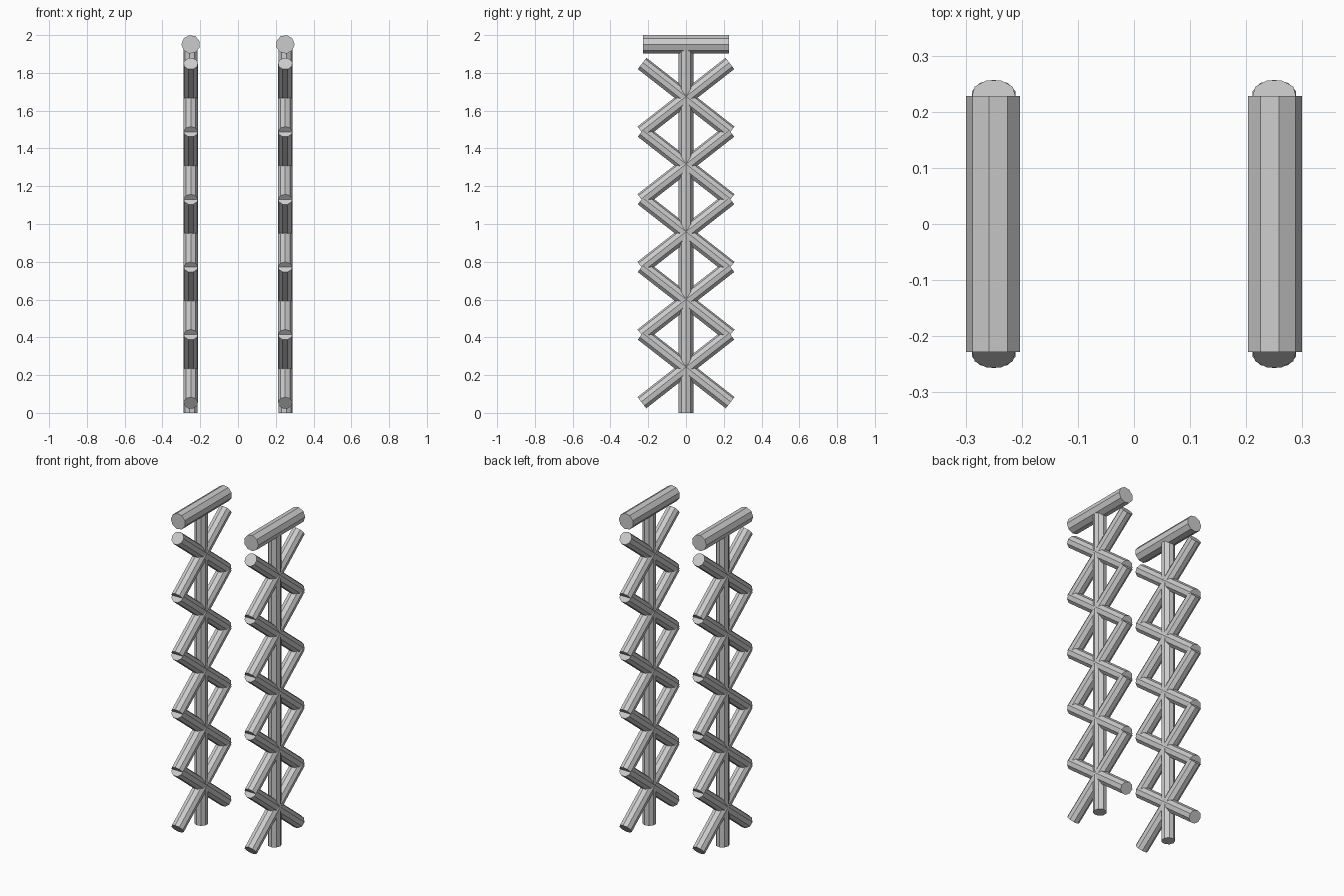
import bpy, bmesh, math
from mathutils import Vector

if "Cube" in bpy.data.objects:
    bpy.data.objects.remove(bpy.data.objects["Cube"])

SIDES = 9


def rod(name, a, b, radius, toward, offset=0.0):
    """Capped nine-sided rod from a to b; first ring point lies along 'toward'."""
    a, b = Vector(a), Vector(b)
    axis = (b - a).normalized()
    u = Vector(toward)
    u = (u - axis * u.dot(axis)).normalized()
    v = axis.cross(u)
    bm = bmesh.new()
    rings = []
    for p in (a, b):
        ring = []
        for i in range(SIDES):
            t = 2 * math.pi * i / SIDES + offset
            ring.append(bm.verts.new(p + radius * (u * math.cos(t) + v * math.sin(t))))
        rings.append(ring)
    for i in range(SIDES):
        j = (i + 1) % SIDES
        bm.faces.new((rings[0][i], rings[0][j], rings[1][j], rings[1][i]))
    bm.faces.new(rings[0][::-1])
    bm.faces.new(rings[1])
    bmesh.ops.recalc_face_normals(bm, faces=bm.faces)
    mesh = bpy.data.meshes.new(name)
    bm.to_mesh(mesh)
    bm.free()
    obj = bpy.data.objects.new(name, mesh)
    bpy.context.collection.objects.link(obj)
    return obj


for label, s in (("left", -1), ("right", 1)):
    x = 0.25 * s
    # upright post
    rod(f"{label}_post", (x, 0, 0), (x, 0, 1.94), 0.039, (s, 0, 0))
    # thicker bar across the top
    rod(f"{label}_top_bar", (x, -0.228, 1.951), (x, 0.228, 1.951), 0.0495, (s, 0, 0))
    # five pairs of crossed braces, flat side turned down at the upper end
    for k in range(5):
        z = 0.235 + 0.358 * k
        for side, d in (("front", -1), ("back", 1)):
            rod(f"{label}_{side}_brace_{k + 1}",
                (x, -0.233 * d, z - 0.182), (x, 0.233 * d, z + 0.182),
                0.039, (0, 0, -1), math.pi / SIDES)
